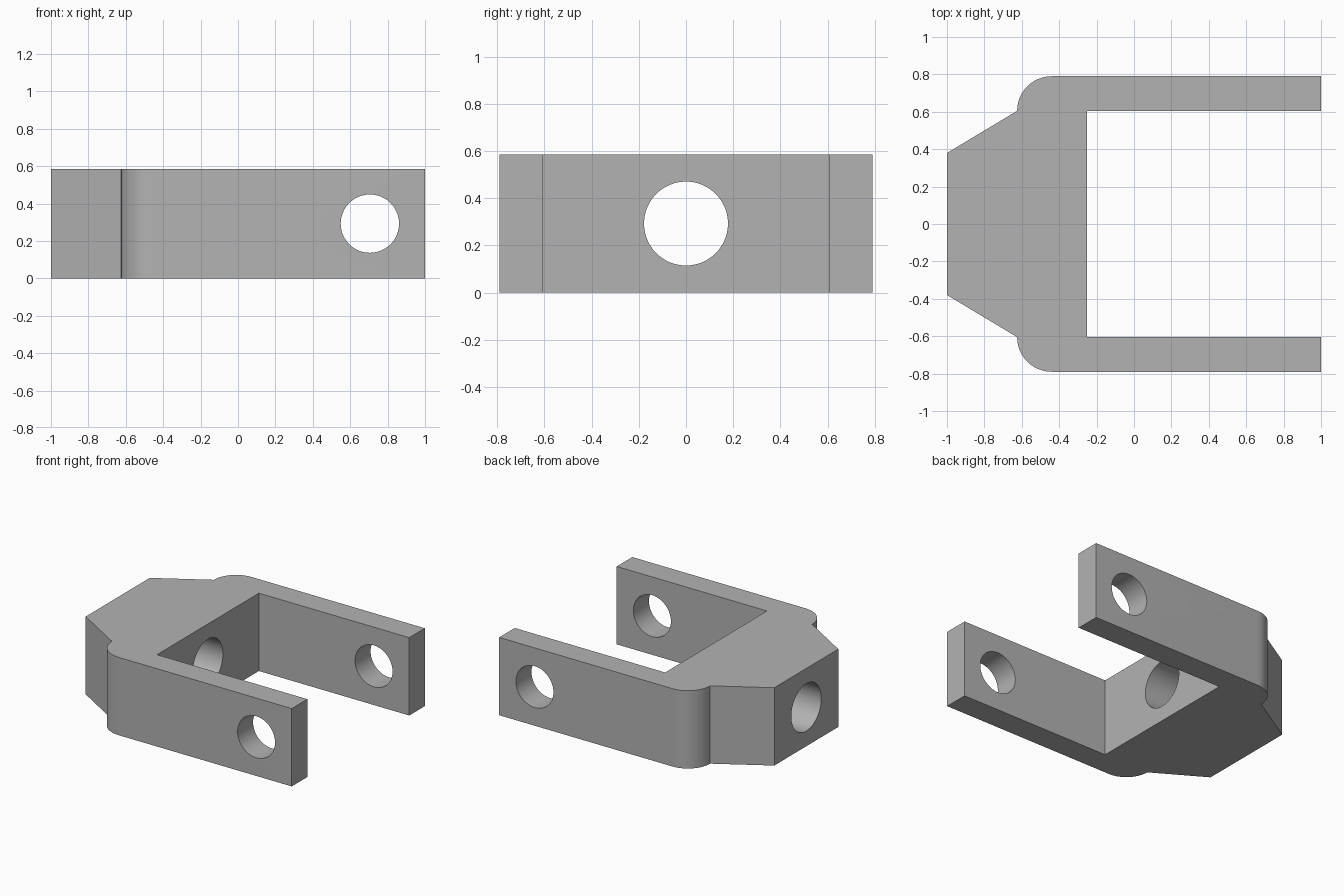
import bpy
import bmesh
from math import sin, cos, pi, radians

cube = bpy.data.objects.get("Cube")
if cube:
    bpy.data.objects.remove(cube, do_unlink=True)

HEIGHT = 0.585
MID = HEIGHT / 2
OUTER, INNER = 0.79, 0.605
CORNER_X, RADIUS = -0.44, 0.185

steel = bpy.data.materials.new("plain grey")
steel.use_nodes = True
grey = (0.45, 0.45, 0.45, 1)
steel.diffuse_color = grey
steel.node_tree.nodes["Principled BSDF"].inputs["Base Color"].default_value = grey


def cutter(name, radius, depth, location, rotation):
    bpy.ops.mesh.primitive_cylinder_add(vertices=48, radius=radius, depth=depth,
                                        location=location, rotation=rotation)
    ob = bpy.context.object
    ob.name = name
    ob.data.materials.append(steel)
    ob.hide_render = True
    return ob


# Half outline of the fork, from the tapered shank round the shoulder to the arm
half = [(-1, 0.38)]
for i in range(13):
    a = pi - i / 12 * pi / 2
    half.append((CORNER_X + RADIUS * cos(a), INNER + RADIUS * sin(a)))
half += [(1, OUTER), (1, INNER), (-0.25, INNER)]
outline = half + [(x, -y) for x, y in reversed(half)]

# Fork body, extruded upward
bm = bmesh.new()
base = bm.faces.new([bm.verts.new((x, y, 0)) for x, y in outline])
top = bmesh.ops.extrude_face_region(bm, geom=[base])["geom"]
bmesh.ops.translate(bm, vec=(0, 0, HEIGHT),
                    verts=[v for v in top if isinstance(v, bmesh.types.BMVert)])
bmesh.ops.recalc_face_normals(bm, faces=bm.faces)
mesh = bpy.data.meshes.new("fork_body")
bm.to_mesh(mesh)
bm.free()
body = bpy.data.objects.new("fork_body", mesh)
bpy.context.collection.objects.link(body)
mesh.materials.append(steel)

# Cross pin holes through both arms, and the shank hole along the centre
cutters = [
    cutter("pin_hole_cutter", 0.156, 2, (0.705, 0, MID), (pi / 2, 0, 0)),
    cutter("shank_hole_cutter", 0.178, 1, (-0.65, 0, MID), (0, pi / 2, 0)),
]
bpy.ops.object.select_all(action="DESELECT")
body.select_set(True)
bpy.context.view_layer.objects.active = body
for tool in cutters:
    mod = body.modifiers.new(tool.name, "BOOLEAN")
    mod.operation = "DIFFERENCE"
    mod.solver = "EXACT"
    mod.object = tool
    bpy.ops.object.modifier_apply(modifier=mod.name)
    bpy.data.objects.remove(tool, do_unlink=True)

bpy.ops.object.shade_smooth_by_angle(angle=radians(30))
